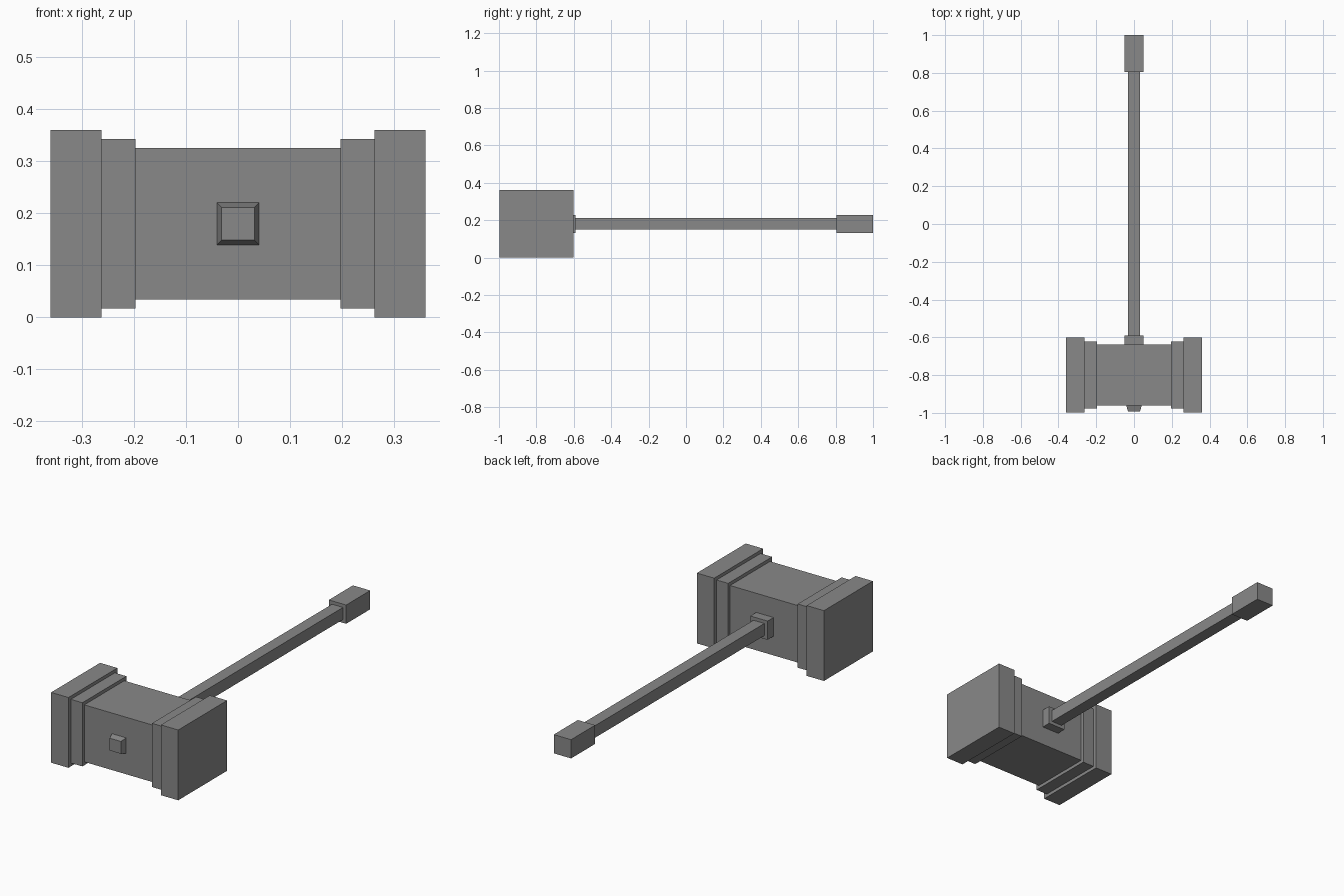
import bpy
import bmesh
from mathutils import Vector

default = bpy.data.objects.get("Cube")
if default:
    bpy.data.objects.remove(default, do_unlink=True)

# Single grey colour
GREY = (0.25, 0.25, 0.25, 1)
grey = bpy.data.materials.new("stone_grey")
grey.use_nodes = True
grey.diffuse_color = GREY
grey.node_tree.nodes["Principled BSDF"].inputs["Base Color"].default_value = GREY

MID_Z = 0.18      # shared axis height
HEAD_Y = -0.8     # centre of the head


def box(name, x, y, half_z, front_scale=1):
    """Box spanning x and y ranges about MID_Z; front_scale tapers the -y end."""
    bm = bmesh.new()
    bmesh.ops.create_cube(bm, size=2)
    for v in bm.verts:
        s = front_scale if v.co.y < 0 else 1
        v.co = Vector((
            (x[0] + x[1]) / 2 + v.co.x * s * (x[1] - x[0]) / 2,
            y[0] if v.co.y < 0 else y[1],
            MID_Z + v.co.z * s * half_z,
        ))
    mesh = bpy.data.meshes.new(name)
    bm.to_mesh(mesh)
    bm.free()
    mesh.materials.append(grey)
    obj = bpy.data.objects.new(name, mesh)
    bpy.context.collection.objects.link(obj)
    return obj


def head_block(name, x, half_y, half_z):
    return box(name, x, (HEAD_Y - half_y, HEAD_Y + half_y), half_z)


# Head: core with a stepped collar and striking block on each side
head_block("head_core", (-0.197, 0.197), 0.162, 0.146)
for side, sign in (("left", 1), ("right", -1)):
    head_block(side + "_collar", sorted((sign * 0.197, sign * 0.262)), 0.178, 0.163)
    head_block(side + "_striking_block", sorted((sign * 0.262, sign * 0.36)), 0.198, 0.18)

# Tapered peg where the handle comes through the front
box("front_peg", (-0.041, 0.041), (-0.993, -0.96), 0.041, front_scale=0.77)

# Socket, shaft and end grip
box("handle_socket", (-0.049, 0.049), (-0.65, -0.59), 0.048)
box("handle_shaft", (-0.031, 0.031), (-0.62, 0.83), 0.031)
box("handle_grip", (-0.049, 0.049), (0.805, 1), 0.048)
